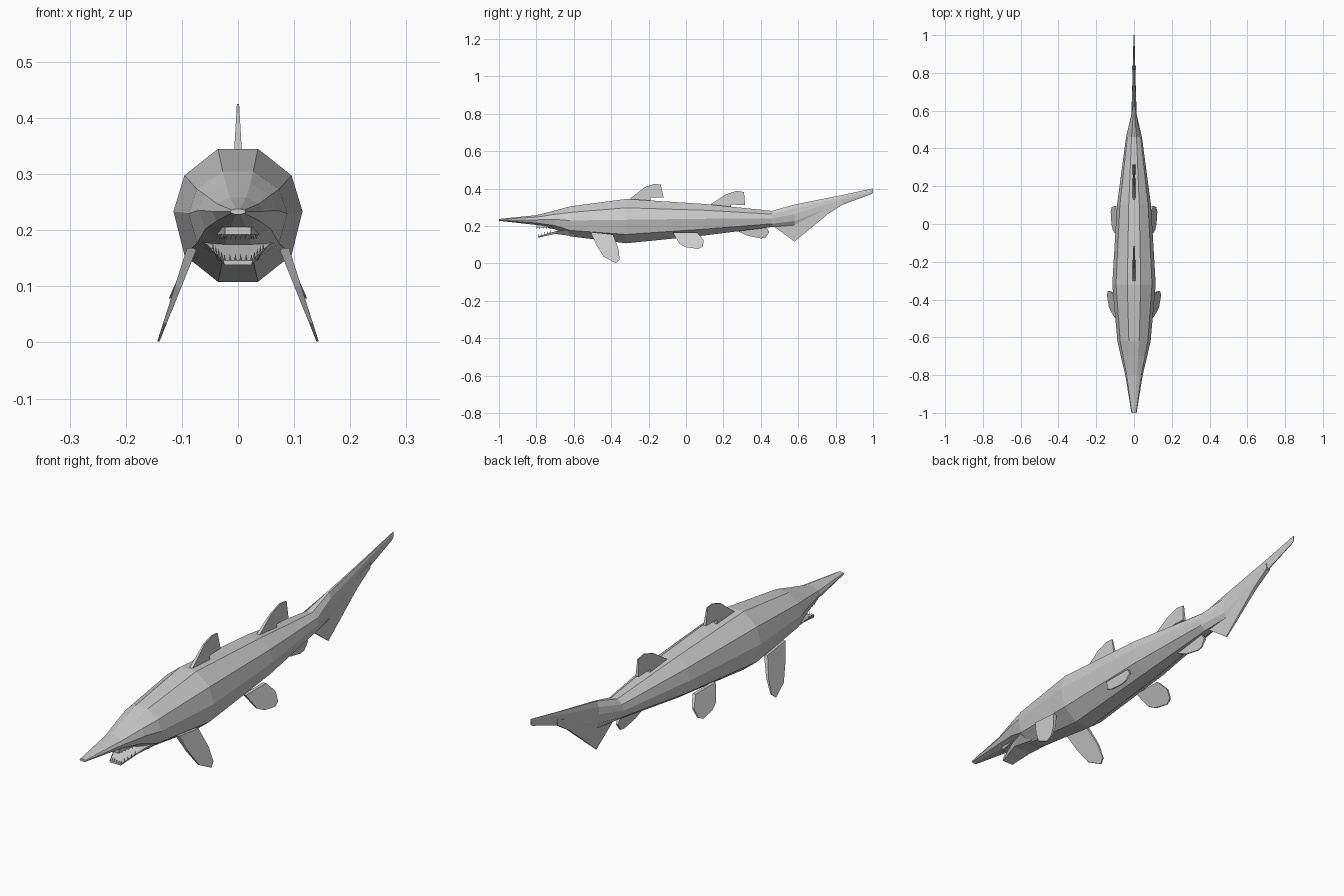
import bpy, bmesh, math
from mathutils import Vector

if "Cube" in bpy.data.objects:
    bpy.data.objects.remove(bpy.data.objects["Cube"])


def finish(bm, name):
    bmesh.ops.recalc_face_normals(bm, faces=bm.faces[:])
    me = bpy.data.meshes.new(name)
    bm.to_mesh(me)
    bm.free()
    ob = bpy.data.objects.new(name, me)
    bpy.context.collection.objects.link(ob)
    return ob


def loft(name, rings):
    bm = bmesh.new()
    rows = [[bm.verts.new(p) for p in r] for r in rings]
    n = len(rows[0])
    for a, b in zip(rows, rows[1:]):
        for i in range(n):
            j = (i + 1) % n
            bm.faces.new((a[i], a[j], b[j], b[i]))
    bm.faces.new(rows[0])
    bm.faces.new(rows[-1])
    return finish(bm, name)


def fin(name, outline, root, tip, x0=0, lean=0, side=1):
    """Thin plate from a (y, z) outline; thickness tapers from the root to the tip."""
    z0, z1 = outline[0][1], max((z for _, z in outline), key=lambda z: abs(z - outline[0][1]))
    rings = []
    for s in (-1, 1):
        ring = []
        for y, z in outline:
            t = (z - z0) / (z1 - z0)
            half = (root + (tip - root) * t) / 2
            ring.append((side * (x0 + lean * (z0 - z)) + s * half, y, z))
        rings.append(ring)
    return loft(name, rings)


# Body: ten-sided rings, (y, half width, bottom, top)
section = [(.31, 1), (.83, .80), (1, .53), (.83, .20), (.31, 0)]
section += [(-x, z) for x, z in reversed(section)]
stations = [(-1, .014, .228, .238), (-.8, .046, .206, .258), (-.7, .070, .182, .283),
            (-.62, .088, .145, .305), (-.32, .115, .108, .345), (.1, .090, .150, .318),
            (.46, .042, .195, .281), (.58, .014, .205, .315), (.84, .006, .315, .367),
            (.99, .003, .370, .399), (1, .002, .378, .401)]
loft("body", [[(w * x, y, b + (t - b) * z) for x, z in section] for y, w, b, t in stations])

# Lower lobe of the tail
fin("tail_lower_lobe", [(.42, .235), (.58, .117), (.76, .265), (.84, .316), (.84, .34), (.58, .25)], .012, .004)

# Fins along the centre line
fin("front_dorsal_fin", [(-.31, .338), (-.22, .408), (-.17, .425), (-.135, .422),
                         (-.12, .354), (-.19, .352), (-.19, .33)], .014, .004)
fin("rear_dorsal_fin", [(.12, .308), (.21, .368), (.27, .388), (.31, .382),
                        (.316, .312), (.24, .315), (.24, .295)], .014, .004)
fin("anal_fin", [(.25, .185), (.33, .148), (.40, .134), (.425, .138), (.445, .168), (.42, .21)], .012, .004)

# Paired fins
for side, label in ((-1, "left"), (1, "right")):
    fin(label + "_pectoral_fin", [(-.51, .168), (-.48, .10), (-.44, .035), (-.375, .002),
                                  (-.355, .02), (-.36, .075), (-.39, .155)], .018, .004, .082, .36, side)
    fin(label + "_pelvic_fin", [(-.07, .165), (-.035, .105), (0, .087), (.065, .078),
                                (.09, .09), (.095, .125), (.06, .165)], .014, .004, .078, .5, side)

# Jaws: tilted lower plate and a short protruding upper block
loft("lower_jaw", [[(-.026, -.79, .146), (.026, -.79, .146), (.024, -.79, .138), (-.024, -.79, .138)],
                   [(-.055, -.69, .174), (.055, -.69, .174), (.042, -.70, .158), (-.042, -.70, .158)],
                   [(-.07, -.60, .18), (.07, -.60, .18), (.035, -.60, .146), (-.035, -.60, .146)]])
loft("upper_jaw", [[(-w, y, .206), (w, y, .206), (w, y, .192), (-w, y, .192)]
                   for w, y in ((.023, -.80), (.045, -.66))])

# Teeth: rows along the front and sides of each jaw
def teeth(name, front_w, back_w, y0, y1, z0, z1, height):
    spots = [(front_w * (i / 2.5 - 1), y0 + .003, z0) for i in range(6)]
    for i in range(1, 5):
        t = i / 5
        w = front_w + (back_w - front_w) * t
        spots += [(s * w, y0 + (y1 - y0) * t, z0 + (z1 - z0) * t) for s in (-1, 1)]
    bm = bmesh.new()
    for p in spots:
        c = Vector(p)
        base = [bm.verts.new(c + Vector((.0025 * math.cos(a), .003 * math.sin(a), 0)))
                for a in (0, math.pi / 2, math.pi, 3 * math.pi / 2)]
        top = bm.verts.new(c + Vector((0, 0, height)))
        bm.faces.new(base)
        for i in range(4):
            bm.faces.new((base[i], base[(i + 1) % 4], top))
    finish(bm, name)


teeth("lower_teeth", .024, .05, -.79, -.71, .144, .168, .014)
teeth("upper_teeth", .021, .036, -.80, -.71, .193, .193, -.010)
